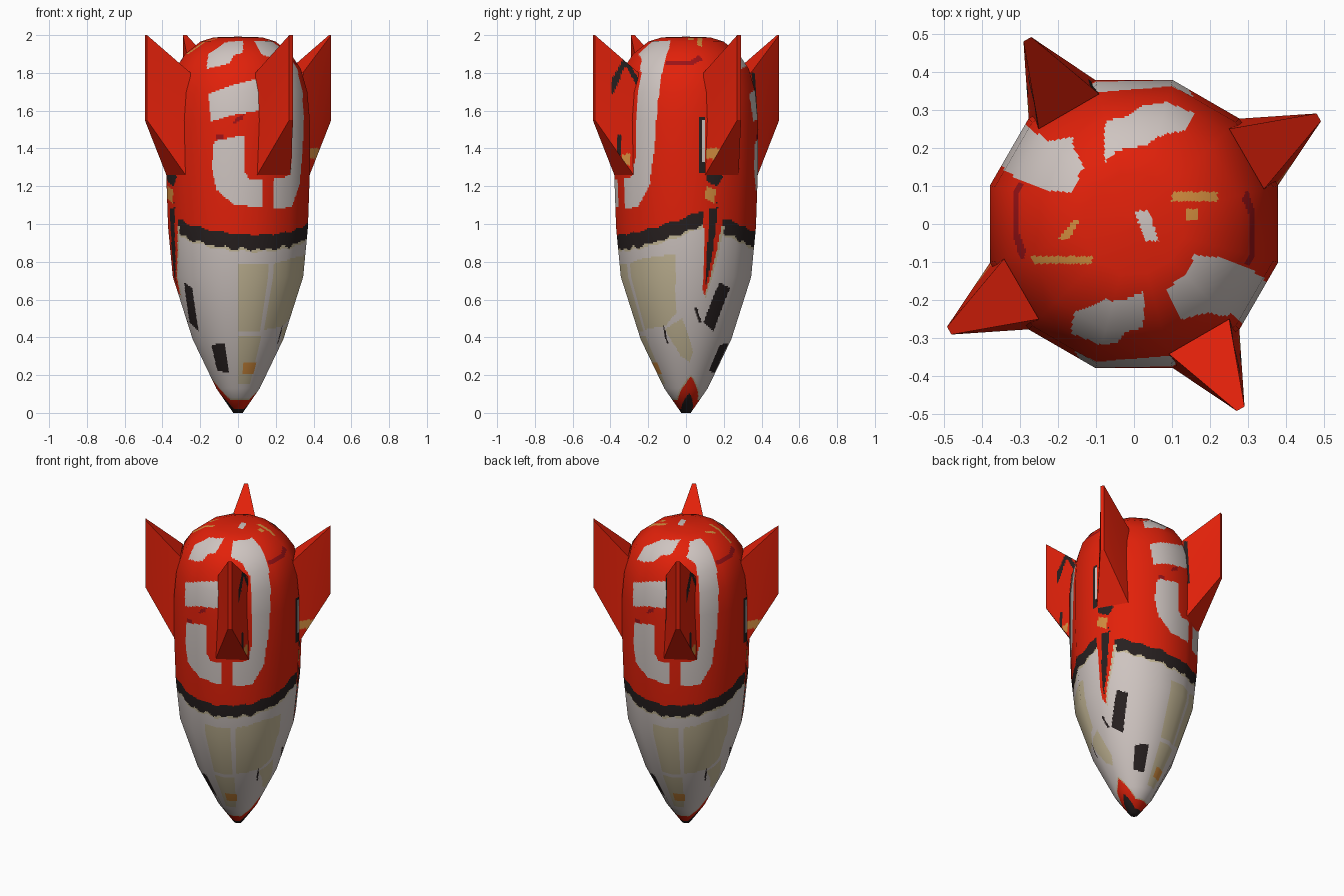
import bpy, math
from mathutils import Vector

if "Cube" in bpy.data.objects:
    bpy.data.objects.remove(bpy.data.objects["Cube"])

COLOURS = {
    "red": (0.76, 0.015, 0.003), "white": (0.62, 0.555, 0.53), "charcoal": (0.02, 0.014, 0.014),
    "beige": (0.56, 0.48, 0.31), "orange": (0.66, 0.27, 0.05), "dark_red": (0.33, 0.006, 0.008)}
NAMES = list(COLOURS)
MATS = []
for n, c in COLOURS.items():
    m = bpy.data.materials.new(n)
    m.diffuse_color = (*c, 1)
    m.use_nodes = True
    m.node_tree.nodes["Principled BSDF"].inputs["Base Color"].default_value = m.diffuse_color
    MATS.append(m)


def inside(poly, x, y):
    hit = False
    for (x0, y0), (x1, y1) in zip(poly, poly[1:] + poly[:1]):
        if (y0 > y) != (y1 > y) and x < x0 + (y - y0) * (x1 - x0) / (y1 - y0):
            hit = not hit
    return hit


def box(a0, a1, z0, z1):
    return [(a0, z0), (a1, z0), (a1, z1), (a0, z1)]


def add_mesh(name, verts, faces, cols):
    me = bpy.data.meshes.new(name)
    me.from_pydata(verts, [], faces)
    for m in MATS:
        me.materials.append(m)
    for p, c in zip(me.polygons, cols):
        p.material_index = NAMES.index(c)
    ob = bpy.data.objects.new(name, me)
    bpy.context.collection.objects.link(ob)
    return ob


# Painted shapes as (angle in degrees from the front, height); repeated after half a turn
UPPER = [
    ("white", [(-30, 1.82), (-8, 1.85), (-4, 1.895), (5, 1.905), (8, 1.972), (-20, 1.96), (-34, 1.9)]),
    ("white", [(-22, 1.54), (-6, 1.575), (18, 1.6), (18, 1.77), (-4, 1.735), (-25, 1.69)]),
    ("white", [(-19, 1.44), (5, 1.47), (5, 1.28), (9, 1.24), (20, 1.24), (20, 1.09),
               (-3, 1.1), (-17, 1.18), (-21, 1.3)]),
    ("white", [(30, 1.08), (48, 1.09), (59, 1.2), (64, 1.4), (68, 1.75), (69, 1.93), (64, 1.972),
               (26, 1.968), (26, 1.9), (40, 1.87), (47, 1.8), (47, 1.35), (42, 1.25), (30, 1.24)]),
    ("dark_red", [(-4, 1.53), (3, 1.55), (5, 1.585), (-2, 1.56)]),
    ("dark_red", box(-17, -11, 1.445, 1.475)),
    ("dark_red", [(70, 1.84), (95, 1.84), (108, 1.87), (104, 1.895), (95, 1.865), (70, 1.865)]),
    ("white", box(103, 105.5, 1.33, 1.55)),
    ("charcoal", box(100, 105, 1.27, 1.57)),
    ("charcoal", [(107, 1.22), (116, 1.2), (121, 1.25), (118, 1.28), (106, 1.27)]),
    ("orange", [(105, 1.14), (113, 1.11), (115, 1.18), (106, 1.2)]),
]
LOWER = [
    ("charcoal", [(109, 1.08), (117, 1.09), (112, 0.8), (108, 0.68), (107, 0.72)]),
    ("red", [(104, 1.1), (123, 1.12), (121, 1.0), (116, 0.83), (108, 0.62), (105.5, 0.65)]),
    ("beige", [(110, 1.0), (124, 0.99), (118, 0.83), (109, 0.6)]),
    ("charcoal", [(-58, 0.69), (-46, 0.66), (-55, 0.43), (-70, 0.48)]),
    ("charcoal", [(-38, 0.36), (-17, 0.37), (-17, 0.215), (-42, 0.22)]),
    ("charcoal", [(98, 0.56), (101, 0.56), (107, 0.48), (104, 0.48)]),
    ("charcoal", [(62, 0.46), (64, 0.46), (66, 0.37), (63.5, 0.37)]),
    ("orange", box(9, 33, 0.21, 0.27)),
    ("beige", box(0, 27, 0.43, 0.79)),
    ("beige", [(33, 0.44), (66, 0.46), (80, 0.53), (81, 0.84), (52, 0.82), (33, 0.79)]),
    ("beige", [(64, 0.44), (86, 0.5), (100, 0.32), (96, 0.27), (82, 0.3)]),
    ("beige", box(0, 30, 0.15, 0.41)),
]
# Small marks on the crown as x and y rectangles
CROWN = [("orange", box(-0.3, -0.11, -0.105, -0.085)), ("orange", box(0.1, 0.22, 0.06, 0.085)),
         ("orange", box(0.14, 0.165, 0.01, 0.04)),
         ("orange", [(-0.2, -0.04), (-0.17, -0.04), (-0.145, 0.01), (-0.16, 0.01)]),
         ("white", [(0.03, -0.045), (0.065, -0.045), (0.04, 0.035), (0.0, 0.035)])]


def bounded(marks):
    return [(c, p, min(q[0] for q in p), max(q[0] for q in p),
             min(q[1] for q in p), max(q[1] for q in p)) for c, p in marks]


MARKS = bounded(UPPER + LOWER)


def paint(x, y, z):
    if z > 1.9:
        for c, poly in CROWN:
            if inside(poly, x, y):
                return c
    # the crown paint sits a little off centre at the back
    if y > -x * 0.5 and z > 1.8 and y > 0.05:
        w = min(1, (z - 1.8) / 0.12)
        x, y = x + 0.05 * w, y + 0.02 * w
    a = (math.degrees(math.atan2(x, -y)) + 60) % 180 - 60
    # nose tip, rising to a point at the seam
    rise = max(0, 1 - min(abs(a - 100), abs(a + 80)) / 50) ** 1.3
    tip = 0.065 + 0.125 * rise
    if z < 0.02 + 0.085 * rise:
        return "charcoal"
    if z < tip:
        return "red"
    for c, poly, a0, a1, z0, z1 in MARKS:
        if z0 <= z <= z1:
            for s in (-180, 0, 180):
                if a0 <= a + s <= a1 and inside(poly, a + s, z):
                    return c
    # dark band between the red and white halves
    top = 0.943 + 0.12 * ((a - 15) / 85) ** 2 + 0.005 * math.sin(a * 0.35)
    if z > top:
        return "red"
    if z > top - 0.078 + 0.006 * math.sin(a * 0.5):
        return "charcoal"
    if z > top - 0.09 or z < tip + 0.012:
        return "beige"
    return "white"


# Body: twelve-sided turned shape, finely divided for the paint
APOTHEM = [(0.0005, 0), (0.025, 0), (0.115, 0.13), (0.24, 0.39), (0.345, 0.72), (0.37, 0.98),
           (0.38, 1.27), (0.38, 1.55), (0.367, 1.7), (0.333, 1.82), (0.28, 1.9), (0.2, 1.965),
           (0.13, 1.988), (0.0005, 1.992)]
PROFILE = [(r / math.cos(math.pi / 12), z) for r, z in APOTHEM]


def build_body():
    segs = [(Vector(b) - Vector(a)).normalized() for a, b in zip(PROFILE, PROFILE[1:])]
    segn = [Vector((d.y, -d.x)) for d in segs]
    ptn = [(segn[max(i - 1, 0)] + segn[min(i, len(segn) - 1)]).normalized() for i in range(len(PROFILE))]
    rows = []
    for i in range(len(segs)):
        p, q = Vector(PROFILE[i]), Vector(PROFILE[i + 1])
        n = max(1, round((q - p).length / 0.0085))
        rows += [(p.lerp(q, k / n), ptn[i].lerp(ptn[i + 1], k / n)) for k in range(n)]
    rows.append((Vector(PROFILE[-1]), ptn[-1]))
    sub, ring = 24, []
    for k in range(12):
        a, b = (Vector((math.sin(t), -math.cos(t))) for t in
                (math.radians(15 + 30 * k), math.radians(45 + 30 * k)))
        ring += [a.lerp(b, s / sub) for s in range(sub)]
    n = len(ring)
    verts, normals, faces, cols = [], [], [], []
    for p, nr in rows:
        for d in ring:
            verts.append((d.x * p.x, d.y * p.x, p.y))
            u = d.normalized()
            normals.append(Vector((u.x * nr.x, u.y * nr.x, nr.y)).normalized())
    for i in range(len(rows) - 1):
        for j in range(n):
            k = (j + 1) % n
            f = (i * n + j, i * n + k, (i + 1) * n + k, (i + 1) * n + j)
            faces.append(f)
            cols.append(paint(*(sum(verts[v][t] for v in f) / 4 for t in range(3))))
    ob = add_mesh("body", verts, faces, cols)
    ob.data.shade_smooth()
    ob.data.normals_split_custom_set_from_vertices(normals)


# Fins: wide at the body, narrow at the outer edge
FIN_DARK = [[(0, 1.72), (0, 1.77), (0.3, 1.89), (0.6, 1.77), (0.6, 1.68), (0.5, 1.72), (0.3, 1.84)],
            box(0.32, 0.44, 1.3, 1.47)]


def plain(u, z):
    return "red"


def stroked(u, z):
    if any(inside(p, u, z) for p in FIN_DARK):
        return "charcoal"
    return "orange" if 0.1 < u < 0.3 and 1.31 < z < 1.37 else "red"


def banded(u, z):
    return "orange" if 1.345 < z < 1.4 and u < 0.5 else "red"


def edged(u, z):
    return "charcoal" if 0.03 < u < 0.14 and 1.5 < z < 1.8 else "red"


def build_fin(name, angle, left_rule, right_rule):
    def pt(deg, r, z):
        t = math.radians(angle + deg)
        return Vector((r * math.sin(t), -r * math.cos(t), z))
    lb, rb = pt(-15, 0.393, 1.26), pt(15, 0.393, 1.26)
    lt, rt = pt(-15, 0.355, 1.8), pt(15, 0.355, 1.8)
    tlb, trb = pt(-1.2, 0.563, 1.55), pt(1.2, 0.563, 1.55)
    tlt, trt = pt(-1.2, 0.563, 2.0), pt(1.2, 0.563, 2.0)
    verts, faces, cols = [], [], []

    def sheet(a, b, c, d, nu, nv, rule, u_of=lambda u: u):
        base = len(verts)
        for j in range(nv + 1):
            for i in range(nu + 1):
                verts.append(a.lerp(b, i / nu).lerp(d.lerp(c, i / nu), j / nv))
        for j in range(nv):
            for i in range(nu):
                k = base + j * (nu + 1) + i
                f = (k, k + 1, k + nu + 2, k + nu + 1)
                faces.append(f)
                cols.append(rule(u_of((i + 0.5) / nu), sum(verts[v].z for v in f) / 4))
    sheet(rb, trb, trt, rt, 30, 60, right_rule)                    # side
    sheet(tlb, lb, lt, tlt, 30, 60, left_rule, lambda u: 1 - u)    # other side
    sheet(lb, tlb, trb, rb, 1, 1, plain)                           # underside
    sheet(lt, rt, trt, tlt, 1, 1, plain)                           # top slope
    sheet(tlb, tlt, trt, trb, 1, 1, plain)                         # outer edge
    add_mesh(name, verts, faces, cols)


build_body()
for k in range(2):
    build_fin(f"fin_stroked_{k + 1}", 30 + 180 * k, (plain, edged)[k], stroked)
    build_fin(f"fin_banded_{k + 1}", 120 + 180 * k, banded, plain)
